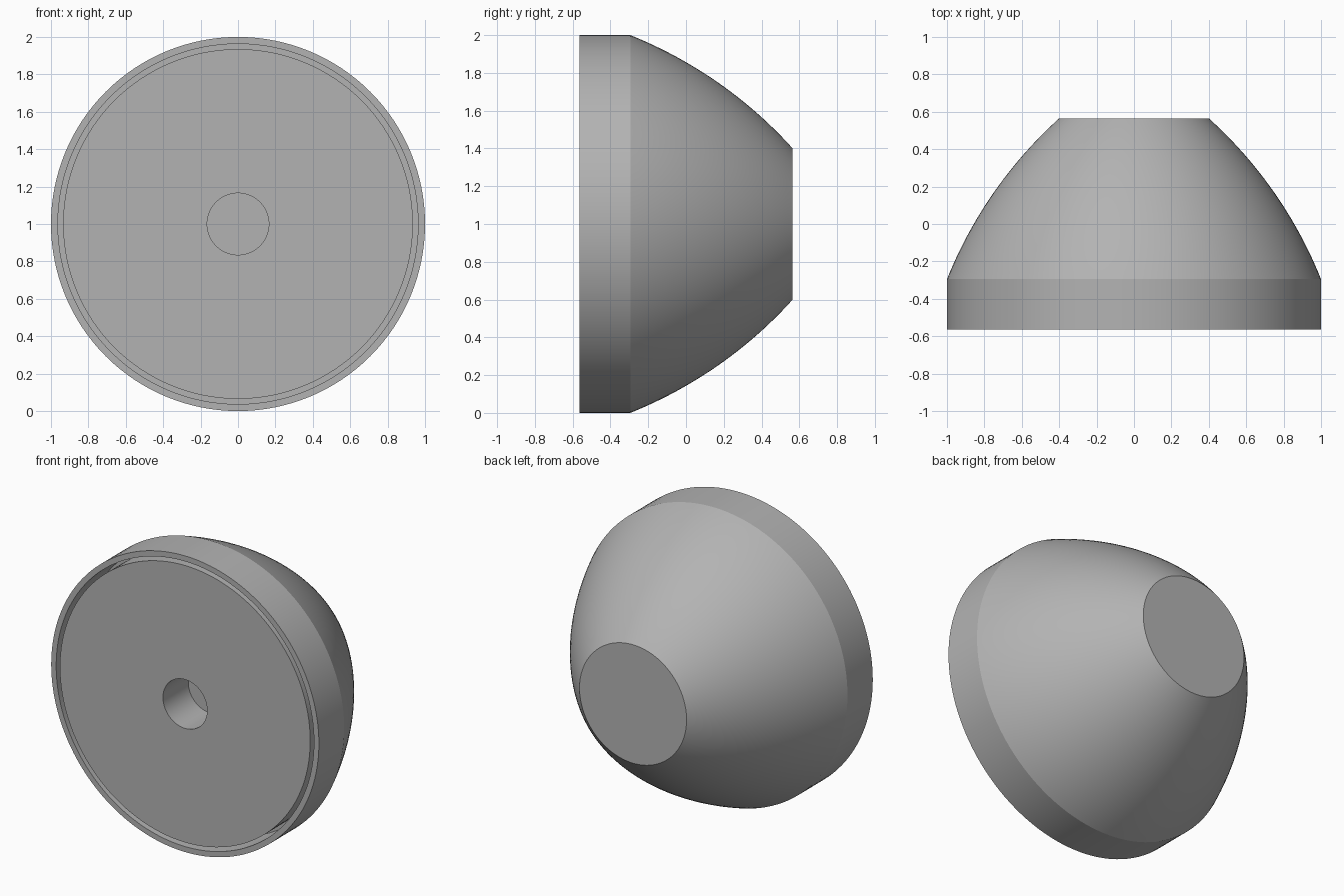
import bpy, bmesh, math
from mathutils import Matrix, Vector

cube = bpy.data.objects.get("Cube")
if cube:
    bpy.data.objects.remove(cube, do_unlink=True)

SEGMENTS = 128
FRONT, SHOULDER, BACK = -0.565, -0.295, 0.565
RIM, TIP = 1.0, 0.4
GROOVE_OUT, GROOVE_IN, HOLE = 0.963, 0.935, 0.165
DEPTH = 0.27
SAG = 0.06

grey = bpy.data.materials.new("plain_grey")
grey.use_nodes = True
colour = (0.45, 0.45, 0.45, 1)
grey.diffuse_color = colour
grey.node_tree.nodes["Principled BSDF"].inputs["Base Color"].default_value = colour


def arc(start, end, sag, steps):
    """Points of a circular arc bulging outward from the chord start-end."""
    a, b = Vector(start), Vector(end)
    chord = b - a
    half = chord.length / 2
    radius = (half ** 2 + sag ** 2) / (2 * sag)
    out = Vector((chord.y, -chord.x)).normalized()
    centre = (a + b) / 2 - out * (radius - sag)
    spread = math.asin(half / radius)
    along = chord.normalized()
    points = []
    for i in range(steps + 1):
        t = spread * (2 * i / steps - 1)
        points.append(tuple(centre + radius * (out * math.cos(t) + along * math.sin(t))))
    return points


def lathe(name, profile):
    """Spin (radius, y) points about the front-to-back axis."""
    bm = bmesh.new()
    verts = [bm.verts.new((r, y, 0)) for r, y in profile]
    edges = [bm.edges.new(pair) for pair in zip(verts, verts[1:])]
    bmesh.ops.spin(bm, geom=verts + edges, cent=(0, 0, 0), axis=(0, 1, 0),
                   angle=math.tau, steps=SEGMENTS, use_merge=True)
    bmesh.ops.remove_doubles(bm, verts=bm.verts, dist=1e-5)
    bmesh.ops.recalc_face_normals(bm, faces=bm.faces)
    bm.transform(Matrix.Translation((0, 0, RIM)))
    mesh = bpy.data.meshes.new(name)
    bm.to_mesh(mesh)
    bm.free()
    mesh.materials.append(grey)
    obj = bpy.data.objects.new(name, mesh)
    bpy.context.collection.objects.link(obj)
    bpy.ops.object.select_all(action="DESELECT")
    obj.select_set(True)
    bpy.context.view_layer.objects.active = obj
    bpy.ops.object.shade_smooth_by_angle(angle=math.radians(18))
    return obj


# Blind centre hole, front face and ring groove, then rim, dome and flat back
floor = FRONT + DEPTH
front_profile = [
    (0, floor), (HOLE, floor), (HOLE, FRONT),
    (GROOVE_IN, FRONT), (GROOVE_IN, floor),
    (GROOVE_OUT, floor), (GROOVE_OUT, FRONT),
    (RIM, FRONT),
]
# Keep the thin wall behind the groove inside the dome
dome = arc((RIM, SHOULDER), (TIP, BACK), SAG, 24)
lathe("domed_knob", front_profile + dome + [(0, BACK)])
